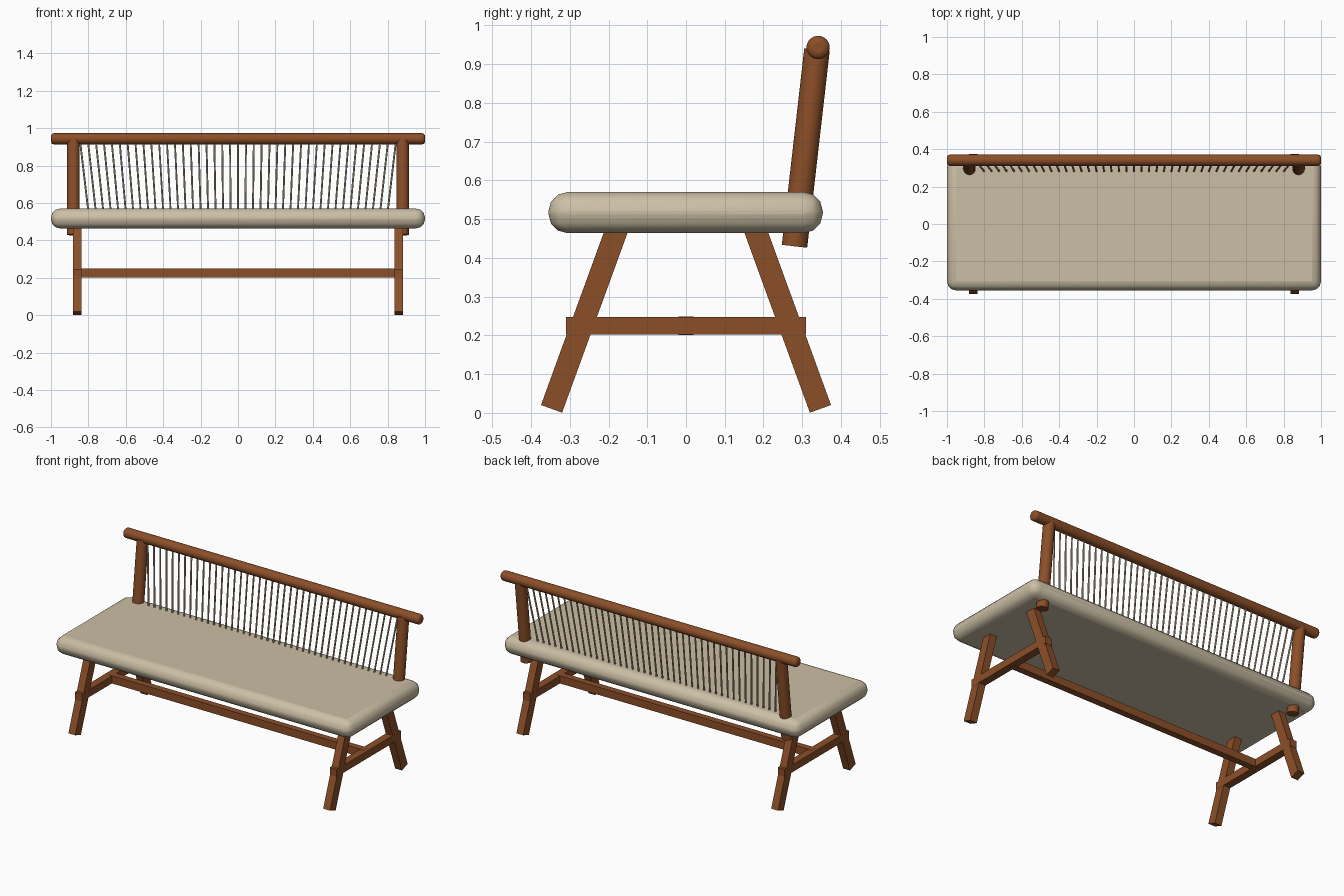
import bpy
import math
from mathutils import Vector

if "Cube" in bpy.data.objects:
    bpy.data.objects.remove(bpy.data.objects["Cube"], do_unlink=True)


def make_material(name, rgb):
    mat = bpy.data.materials.new(name)
    mat.use_nodes = True
    mat.diffuse_color = (*rgb, 1)
    mat.node_tree.nodes["Principled BSDF"].inputs["Base Color"].default_value = (*rgb, 1)
    return mat


WOOD = make_material("warm_wood", (0.26, 0.078, 0.021))
FABRIC = make_material("beige_fabric", (0.60, 0.52, 0.375))
CORD = make_material("tan_cord", (0.45, 0.38, 0.27))


def finish(obj, name, mat, bevel=0, segments=3):
    obj.name = name
    obj.data.materials.append(mat)
    if bevel:
        mod = obj.modifiers.new("rounded_edges", "BEVEL")
        mod.width = bevel
        mod.segments = segments
        mod.limit_method = "ANGLE"
        mod.angle_limit = math.radians(40)
    return obj


def box(name, size, center, mat, tilt=0, bevel=0):
    bpy.ops.mesh.primitive_cube_add(size=1, location=center, rotation=(tilt, 0, 0))
    obj = bpy.context.object
    obj.scale = size
    bpy.ops.object.transform_apply(location=False, rotation=False, scale=True)
    return finish(obj, name, mat, bevel)


def rod(name, start, end, radius, mat, sides=32, bevel=0):
    start, end = Vector(start), Vector(end)
    axis = end - start
    bpy.ops.mesh.primitive_cylinder_add(vertices=sides, radius=radius, depth=axis.length,
                                        location=(start + end) / 2)
    obj = bpy.context.object
    obj.rotation_euler = axis.to_track_quat("Z", "Y").to_euler()
    bpy.ops.object.shade_smooth_by_angle(angle=math.radians(46))
    return finish(obj, name, mat, bevel)


# Padded seat with fully rounded edges
box("seat_cushion", (2, 0.708, 0.106), (0, -0.001, 0.517), FABRIC, bevel=0.049)
bpy.ops.object.shade_smooth_by_angle(angle=math.radians(40))

# Splayed legs, side stretchers and back posts
LEAN = math.radians(20)
LEG_LENGTH = 0.52
for side, x in (("left", 1), ("right", -1)):
    for end, y in (("front", -1), ("back", 1)):
        foot = Vector((x * 0.86, y * 0.347, 0.0105))
        up = Vector((0, -y * math.sin(LEAN), math.cos(LEAN)))
        box(f"{end}_{side}_leg", (0.046, 0.058, LEG_LENGTH), foot + up * LEG_LENGTH / 2,
            WOOD, tilt=y * LEAN)
    box(f"{side}_stretcher", (0.047, 0.62, 0.045), (x * 0.86, 0, 0.225), WOOD)
    rod(f"{side}_back_post", (x * 0.88, 0.28, 0.43), (x * 0.88, 0.338, 0.937), 0.033, WOOD)

# Long stretcher and top rail
box("long_stretcher", (1.72, 0.04, 0.047), (0, 0, 0.225), WOOD)
rod("top_rail", (-1, 0.341, 0.943), (1, 0.341, 0.943), 0.03, WOOD, bevel=0.016)

# Fan of thin backrest cords
COUNT = 41
for i in range(COUNT):
    t = 2 * i / (COUNT - 1) - 1
    rod(f"back_cord_{i + 1}", (t * 0.795, 0.275, 0.51), (t * 0.845, 0.336, 0.935),
        0.005, CORD, sides=8)
